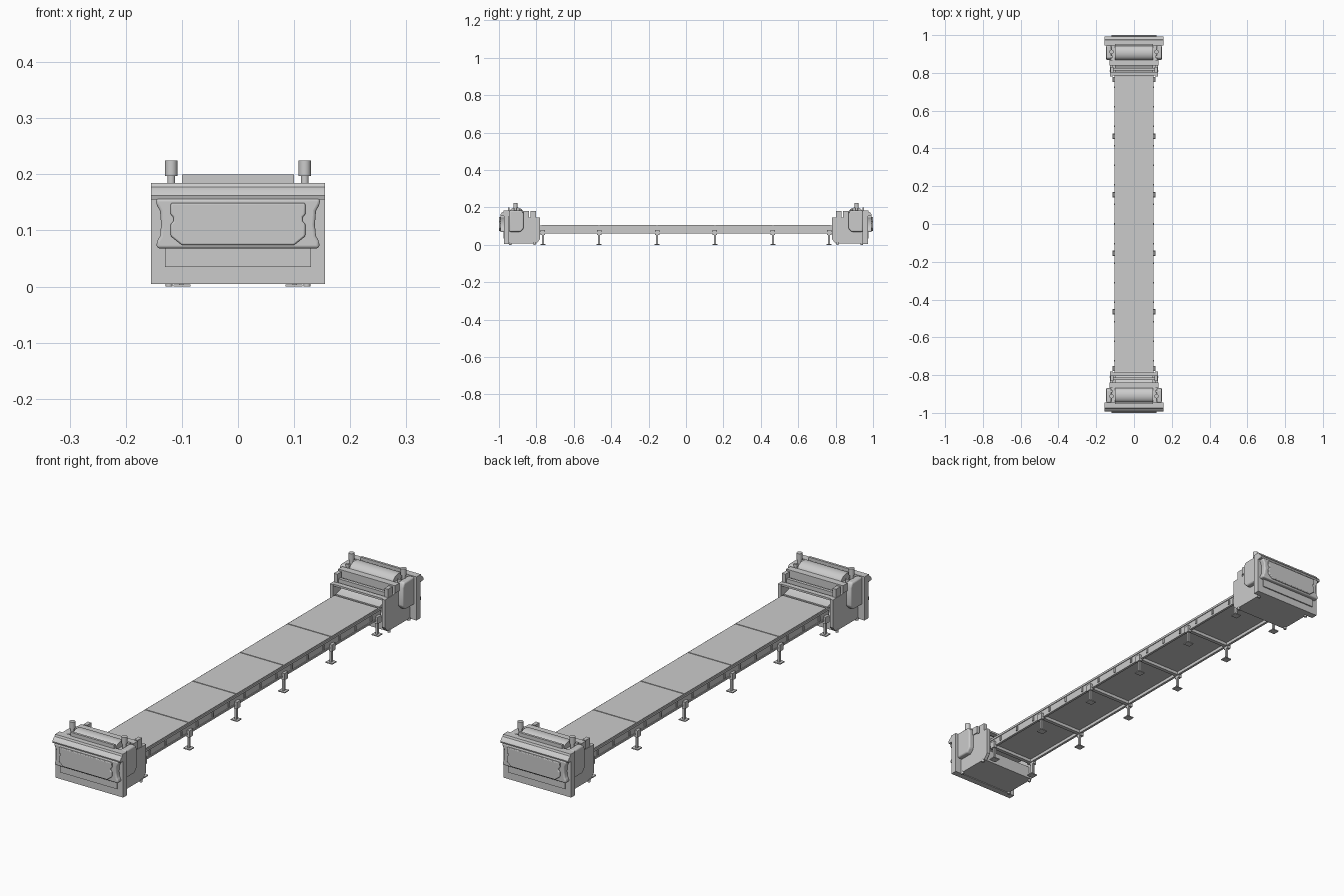
import bpy, bmesh, math
from mathutils import Vector, Matrix

old = bpy.data.objects.get("Cube")
if old:
    bpy.data.objects.remove(old, do_unlink=True)

grey = bpy.data.materials.new("light_grey")
grey.use_nodes = True
grey.diffuse_color = (0.6, 0.6, 0.6, 1)
grey.node_tree.nodes["Principled BSDF"].inputs["Base Color"].default_value = (0.6, 0.6, 0.6, 1)


def finish(name, bm, bevel=0, smooth=False):
    bmesh.ops.recalc_face_normals(bm, faces=bm.faces)
    mesh = bpy.data.meshes.new(name)
    bm.to_mesh(mesh)
    bm.free()
    mesh.materials.append(grey)
    ob = bpy.data.objects.new(name, mesh)
    bpy.context.collection.objects.link(ob)
    if bevel:
        mod = ob.modifiers.new("bevel", 'BEVEL')
        mod.width, mod.segments, mod.limit_method = bevel, 3, 'ANGLE'
    if smooth or bevel:
        bpy.ops.object.select_all(action='DESELECT')
        bpy.context.view_layer.objects.active = ob
        ob.select_set(True)
        bpy.ops.object.shade_smooth_by_angle(angle=math.radians(35))
    return ob


def box(name, x, y, z, bevel=0):
    bm = bmesh.new()
    lo, hi = Vector((x[0], y[0], z[0])), Vector((x[1], y[1], z[1]))
    bmesh.ops.create_cube(bm, size=1, matrix=Matrix.Translation((lo + hi) / 2)
                          @ Matrix.Diagonal((*(hi - lo), 1)))
    return finish(name, bm, bevel)


def prism(name, pts, axis, a, b, bevel=0, smooth=False):
    """Extrude a (y, z) outline along x, or an (x, z) outline along y."""
    bm = bmesh.new()
    at = (lambda p, d: (d, *p)) if axis == 'x' else (lambda p, d: (p[0], d, p[1]))
    face = bm.faces.new([bm.verts.new(at(p, a)) for p in pts])
    ext = bmesh.ops.extrude_face_region(bm, geom=[face])
    step = Vector((b - a, 0, 0)) if axis == 'x' else Vector((0, b - a, 0))
    bmesh.ops.translate(bm, vec=step, verts=[v for v in ext["geom"] if isinstance(v, bmesh.types.BMVert)])
    return finish(name, bm, bevel, smooth)


def cylinder(name, r, x, y, z0, z1):
    bm = bmesh.new()
    bmesh.ops.create_cone(bm, cap_ends=True, segments=20, radius1=r, radius2=r, depth=z1 - z0,
                          matrix=Matrix.Translation((x, y, (z0 + z1) / 2)))
    return finish(name, bm, smooth=True)


def sym(half):
    """Complete an outline given for +x, ordered bottom to top."""
    return half + [(-x, z) for x, z in reversed(half)]


SIDES = (("left", 1), ("right", -1))
station = []
add = station.append

# End station: body and end frame
add(box("frame_plate", (-.155, .155), (-.972, -.945), (.005, .17)))
add(box("lower_panel", (-.13, .13), (-.977, -.97), (.035, .075)))
add(box("base_body", (-.115, .115), (-.95, -.80), (.008, .06)))
add(box("upper_body", (-.115, .115), (-.95, -.865), (.06, .175)))
add(prism("top_lip", [(-.945, .155), (-.99, .155), (-.992, .162), (-.985, .172),
                      (-.977, .177), (-.974, .185), (-.945, .185)], 'x', -.155, .155, smooth=True))

# Bulged end cover with flared corners and a notched window panel
add(prism("end_cover", sym([(.145, .068), (.145, .08), (.139, .09), (.137, .11),
                            (.139, .135), (.146, .147), (.146, .157)]), 'y', -.993, -.965, .006))
add(prism("window_panel", sym([(.1, .074), (.12, .09), (.12, .112), (.115, .116),
                               (.115, .124), (.12, .128), (.12, .149)]), 'y', -1, -.985, .003))

# Roller cover along the top
arc = [(-.907 + .038 * math.cos(t), .172 + .028 * math.sin(t))
       for t in (math.pi * i / 16 for i in range(17))]
add(prism("roller_cover", arc, 'x', -.1, .1, smooth=True))
add(box("roller_back_bar", (-.1, .1), (-.953, -.943), (.17, .2)))

# Crossbeam, inner hood and guide bars
add(box("crossbeam", (-.13, .13), (-.868, -.84), (.15, .182)))
add(box("inner_bar", (-.122, .122), (-.825, -.812), (.142, .158)))
add(box("inner_ledge", (-.122, .122), (-.806, -.785), (.137, .145)))
wave = [(-.11 + .01 * i, .133 + .006 * math.cos(i * math.pi / 4)) for i in range(23)]
add(prism("wavy_curtain", wave + [(.11, .15), (-.11, .15)], 'y', -.822, -.815))
add(prism("feed_apron", [(-.78, .1), (-.78, .109), (-.80, .113), (-.83, .124), (-.865, .145),
                         (-.865, .1)], 'x', -.1, .1, smooth=True))

for side, s in SIDES:
    # Side wall with a stepped top
    add(prism(side + "_wall", [(-.95, .008), (-.80, .008), (-.78, .03), (-.78, .145), (-.84, .145),
                               (-.85, .17), (-.95, .17)], 'x', s * .112, s * .126))
    add(box(side + "_guide_post", sorted((s * .108, s * .124)), (-.832, -.803), (.14, .18)))
    # Rounded side housing
    add(prism(side + "_side_housing", [(-.945, .07), (-.885, .07), (-.868, .088), (-.868, .165),
                                       (-.878, .184), (-.945, .184)], 'x', s * .12, s * .147, .006))
    # Knob and its stem
    add(cylinder(side + "_knob", .011, s * .119, -.912, .197, .225))
    add(cylinder(side + "_knob_stem", .007, s * .119, -.912, .175, .2))
    add(cylinder(side + "_small_cap", .007, s * .119, -.885, .175, .19))
    for n, y in (("outer", -.94), ("inner", -.81)):
        add(cylinder(f"{side}_{n}_station_foot", .006, s * .123, y, 0, .012))

# Opposite station: same parts turned half a circle about z
for ob in station:
    twin = ob.copy()
    twin.name = "back_" + ob.name
    ob.name = "front_" + ob.name
    twin.rotation_euler.z = math.pi
    bpy.context.collection.objects.link(twin)

# Conveyor deck in five sections with narrow seams
PITCH, GAP = .31, .002
for i in range(5):
    mid = (i - 2) * PITCH
    box(f"deck_section_{i + 1}", (-.1, .1), (mid - PITCH / 2 + GAP, mid + PITCH / 2 - GAP), (.075, .107))
box("seam_filler", (-.097, .097), (-.8, .8), (.078, .104))

for side, s in SIDES:
    # Side rail with a raised lower and upper flange
    box(side + "_rail", sorted((s * .094, s * .101)), (-.79, .79), (.062, .104))
    box(side + "_rail_top_flange", sorted((s * .1, s * .104)), (-.79, .79), (.095, .104))
    box(side + "_rail_bottom_flange", sorted((s * .1, s * .104)), (-.79, .79), (.062, .069))
    # Small clips along the rail
    for i in range(15):
        y = (i - 7) * PITCH / 3
        box(f"{side}_rail_clip_{i + 1}", sorted((s * .1, s * .105)), (y - .004, y + .004), (.072, .092))

# Crossbars and legs below each seam
for i in range(6):
    y = (i - 2.5) * PITCH
    box(f"crossbar_{i + 1}", (-.1, .1), (y - .008, y + .008), (.062, .077))
    for side, s in SIDES:
        if abs(y) > .77:
            y = math.copysign(.765, y)
        box(f"{side}_leg_bracket_{i + 1}", sorted((s * .098, s * .112)), (y - .012, y + .012), (.052, .08))
        box(f"{side}_leg_{i + 1}", sorted((s * .097, s * .105)), (y - .005, y + .005), (.003, .065))
        box(f"{side}_foot_plate_{i + 1}", sorted((s * .085, s * .115)), (y - .014, y + .014), (0, .004))
